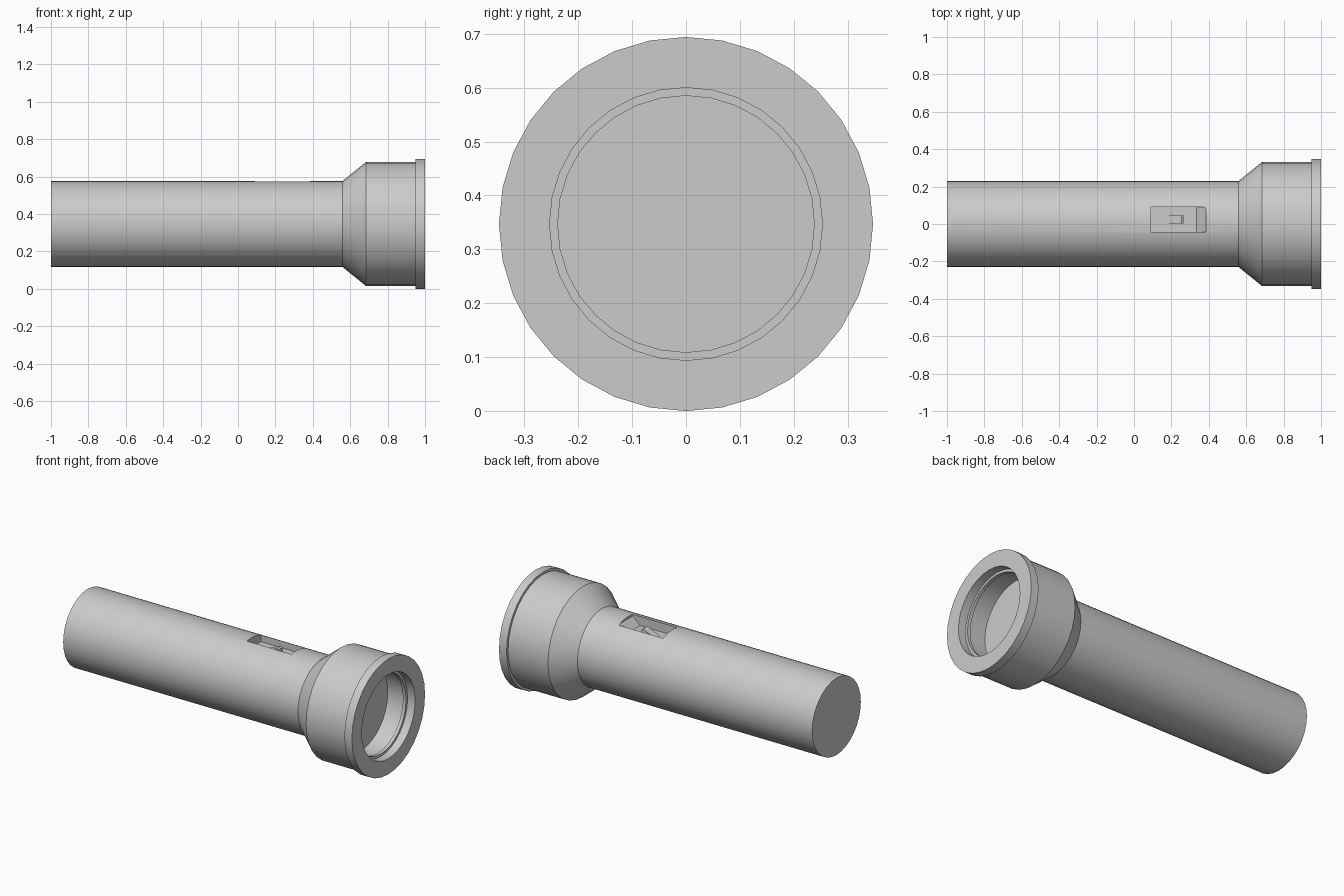
import bpy, bmesh, math

if "Cube" in bpy.data.objects:
    bpy.data.objects.remove(bpy.data.objects["Cube"])

SIDES = 32
R_MAX = 0.347
CZ = R_MAX          # height of the torch axis
FLOOR = CZ + 0.172  # floor of the switch slot


def finish(name, bm):
    bmesh.ops.recalc_face_normals(bm, faces=bm.faces[:])
    mesh = bpy.data.meshes.new(name)
    bm.to_mesh(mesh)
    bm.free()
    obj = bpy.data.objects.new(name, mesh)
    bpy.context.collection.objects.link(obj)
    return obj


def activate(obj):
    bpy.ops.object.select_all(action='DESELECT')
    obj.select_set(True)
    bpy.context.view_layer.objects.active = obj


def lathe(name, profile):
    """Revolve (x, radius) pairs around the x axis and cap both ends."""
    bm = bmesh.new()
    rings = []
    for x, r in profile:
        rings.append([bm.verts.new((x, r * math.sin(a), CZ + r * math.cos(a)))
                      for a in (2 * math.pi * i / SIDES for i in range(SIDES))])
    for a, b in zip(rings, rings[1:]):
        for i in range(SIDES):
            j = (i + 1) % SIDES
            bm.faces.new((a[i], a[j], b[j], b[i]))
    bm.faces.new(rings[0])
    bm.faces.new(rings[-1])
    return finish(name, bm)


def prism(name, outline, y0, y1):
    """Extrude an (x, z) outline from y0 to y1."""
    bm = bmesh.new()
    near = [bm.verts.new((x, y0, z)) for x, z in outline]
    far = [bm.verts.new((x, y1, z)) for x, z in outline]
    bm.faces.new(near)
    bm.faces.new(far)
    n = len(outline)
    for i in range(n):
        j = (i + 1) % n
        bm.faces.new((near[i], near[j], far[j], far[i]))
    return finish(name, bm)


# Handle, flared head, rim, and the recessed lens cavity in one turned profile
body = lathe("torch_body", [
    (-1.0, 0.231), (0.56, 0.231), (0.685, 0.332), (0.95, 0.332),
    (0.95, R_MAX), (1.0, R_MAX), (1.0, 0.253), (0.95, 0.253),
    (0.95, 0.238), (0.93, 0.238), (0.93, 0.25), (0.82, 0.25)])

# Slot for the switch, with a ramp at the head end
cutter = prism("slot_cutter", [
    (0.09, FLOOR), (0.335, FLOOR), (0.385, FLOOR + 0.045),
    (0.385, CZ + 0.3), (0.09, CZ + 0.3)], -0.044, 0.09)
cutter.hide_render = True
mod = body.modifiers.new("slot", 'BOOLEAN')
mod.operation = 'DIFFERENCE'
mod.solver = 'EXACT'
mod.object = cutter
activate(body)
bpy.ops.object.modifier_apply(modifier=mod.name)
bpy.data.objects.remove(cutter, do_unlink=True)
bpy.ops.object.shade_smooth_by_angle(angle=math.radians(30))

# Wedge shaped sliding switch
prism("switch", [
    (0.17, FLOOR - 0.005), (0.17, FLOOR + 0.001), (0.255, FLOOR + 0.036),
    (0.265, FLOOR + 0.03), (0.265, FLOOR - 0.005)], 0.003, 0.046)
